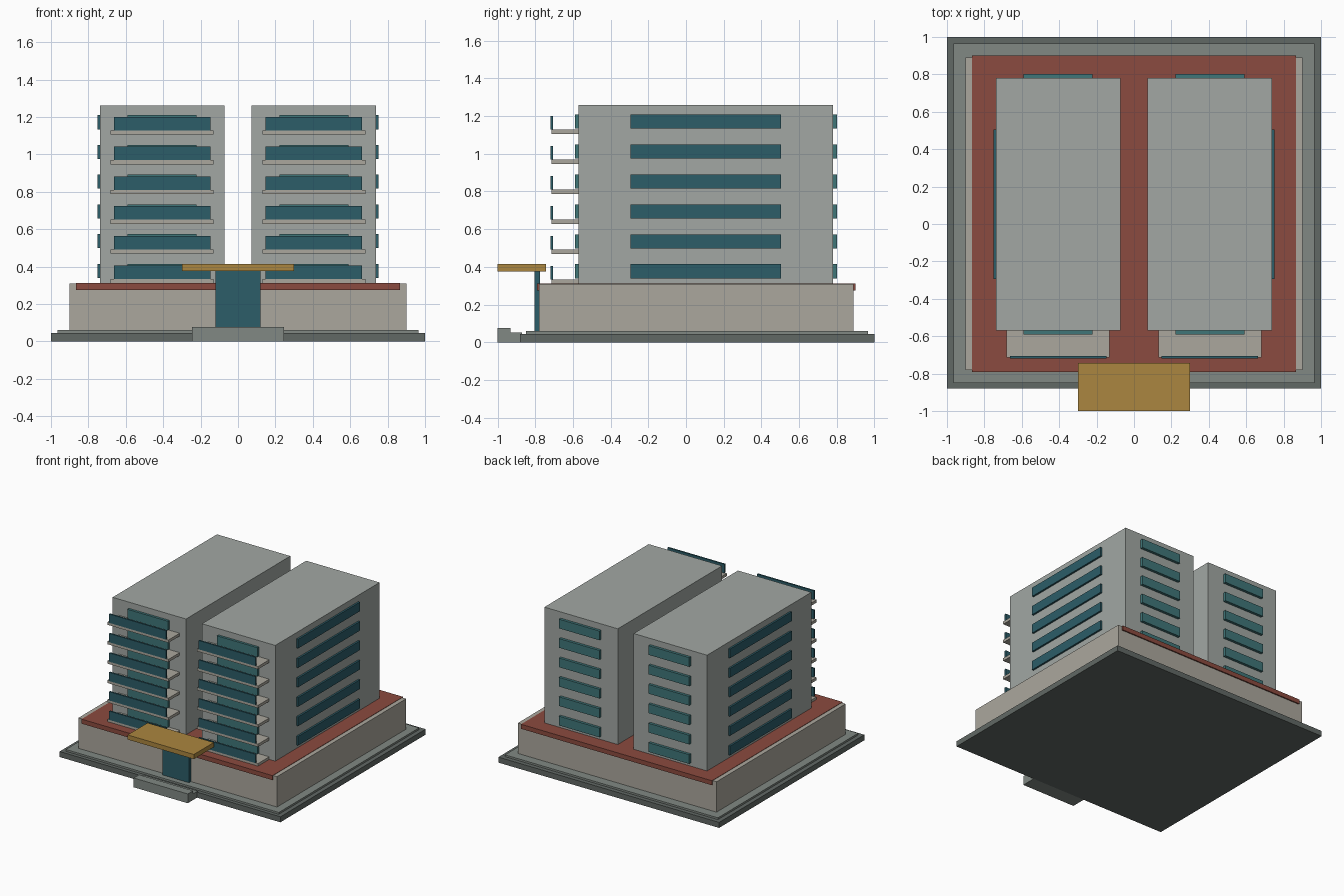
import bpy

if "Cube" in bpy.data.objects:
    bpy.data.objects.remove(bpy.data.objects["Cube"])


def mat(name, r, g, b):
    m = bpy.data.materials.new(name)
    m.diffuse_color = (r, g, b, 1)
    m.use_nodes = True
    m.node_tree.nodes["Principled BSDF"].inputs["Base Color"].default_value = m.diffuse_color
    return m


DARK = mat("dark_stone", 0.12, 0.14, 0.13)
PAVE = mat("paving", 0.22, 0.25, 0.23)
STONE = mat("warm_stone", 0.41, 0.39, 0.34)
RED = mat("red_terrace", 0.26, 0.07, 0.05)
CONC = mat("concrete", 0.36, 0.39, 0.37)
GLASS = mat("dark_glass", 0.025, 0.11, 0.14)
TEAL = mat("teal_glass", 0.05, 0.18, 0.19)
GOLD = mat("ochre", 0.41, 0.24, 0.05)


def box(name, x, y, z, material):
    """Box from (min, max) pairs on each axis."""
    lo, hi = zip(x, y, z)
    lo, hi = [min(a) for a in (x, y, z)], [max(a) for a in (x, y, z)]
    verts = [(a, b, c) for a in (lo[0], hi[0]) for b in (lo[1], hi[1]) for c in (lo[2], hi[2])]
    faces = [(0, 1, 3, 2), (4, 6, 7, 5), (0, 4, 5, 1), (2, 3, 7, 6), (0, 2, 6, 4), (1, 5, 7, 3)]
    me = bpy.data.meshes.new(name)
    me.from_pydata(verts, [], faces)
    me.materials.append(material)
    ob = bpy.data.objects.new(name, me)
    bpy.context.collection.objects.link(ob)
    return ob


# Plinth, podium and red terrace
box("base_slab", (-1, 1), (-0.88, 1), (0, 0.045), DARK)
box("paving", (-0.965, 0.965), (-0.85, 0.965), (0.045, 0.06), PAVE)
box("podium", (-0.9, 0.9), (-0.78, 0.89), (0.06, 0.309), STONE)
box("terrace", (-0.865, 0.865), (-0.79, 0.9), (0.275, 0.312), RED)

# Entrance
box("entrance_door", (-0.12, 0.12), (-0.805, -0.775), (0.06, 0.376), GLASS)
box("entrance_canopy", (-0.3, 0.3), (-1, -0.742), (0.376, 0.414), GOLD)
box("outer_step", (-0.245, 0.245), (-1, -0.93), (0, 0.076), PAVE)
box("inner_step", (-0.245, 0.245), (-0.93, -0.87), (0, 0.051), PAVE)

# Two mirrored towers, six floors each
for side, s in (("left", -1), ("right", 1)):
    def part(name, x, y, z, material):
        return box(f"{side}_{name}", (s * x[0], s * x[1]), y, z, material)

    part("tower", (0.072, 0.737), (-0.57, 0.78), (0.308, 1.26), CONC)
    for i in range(6):
        z = 0.159 * i
        win = (0.339 + z, 0.414 + z)
        part(f"side_window_{i}", (0.725, 0.752), (-0.295, 0.505), win, GLASS)
        part(f"front_window_{i}", (0.222, 0.59), (-0.59, -0.56), win, TEAL)
        part(f"back_window_{i}", (0.222, 0.59), (0.77, 0.802), win, TEAL)
        part(f"balcony_{i}", (0.13, 0.682), (-0.715, -0.56), (0.31 + z, 0.333 + z), STONE)
        part(f"balcony_rail_{i}", (0.148, 0.663), (-0.72, -0.707), (0.333 + z, 0.405 + z), GLASS)
